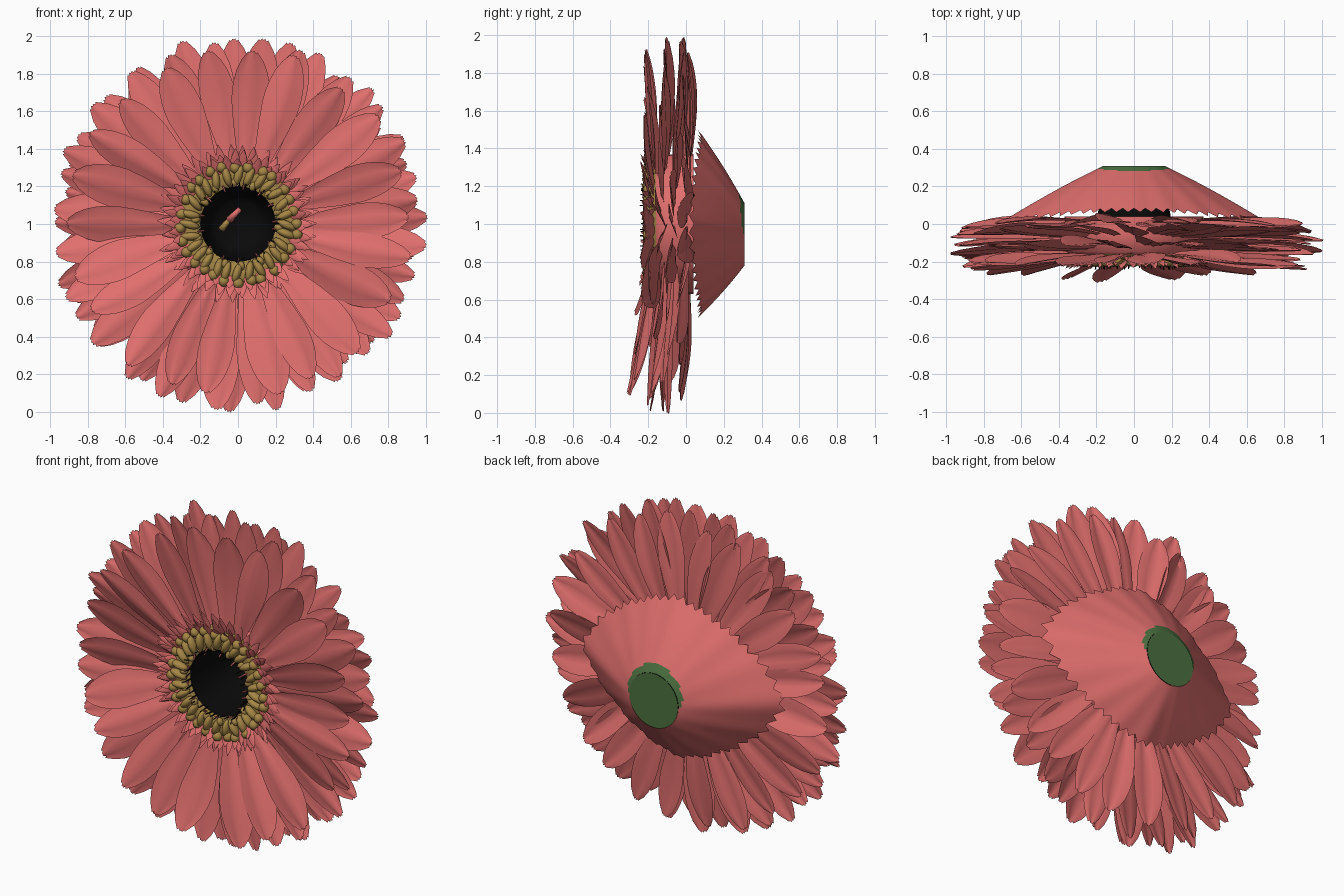
import bpy, bmesh, math, random
from mathutils import Vector, Matrix

if "Cube" in bpy.data.objects:
    bpy.data.objects.remove(bpy.data.objects["Cube"])

random.seed(4)
TAU = math.tau
R = random.uniform


def material(name, rgb):
    m = bpy.data.materials.new(name)
    m.diffuse_color = (*rgb, 1)
    m.use_nodes = True
    m.node_tree.nodes["Principled BSDF"].inputs["Base Color"].default_value = m.diffuse_color
    return m


PINK = material("coral_pink", (0.75, 0.16, 0.155))
OCHRE = material("ochre", (0.38, 0.24, 0.06))
BLACK = material("black", (0.003, 0.003, 0.003))
GREEN = material("green", (0.07, 0.16, 0.05))


def finish(name, bm, mat, smooth=True):
    me = bpy.data.meshes.new(name)
    bm.to_mesh(me)
    bm.free()
    for p in me.polygons:
        p.use_smooth = smooth
    me.materials.append(mat)
    ob = bpy.data.objects.new(name, me)
    bpy.context.collection.objects.link(ob)
    return ob


def polar(a, r, y, side=0.0):
    """Point on the flower: angle, radius, depth, sideways offset."""
    return Vector((r * math.cos(a) - side * math.sin(a), y,
                   1 + r * math.sin(a) + side * math.cos(a)))


def grid(bm, fn, nu, nv, closed=False, to_back=False):
    rows = [[bm.verts.new(fn(i / nu, j / nv)) for j in range(nv + (not closed))]
            for i in range(nu + 1)]
    n = len(rows[0])
    for i in range(nu):
        for j in range(nv):
            k = (j + 1) % n
            f = (rows[i][j], rows[i][k], rows[i + 1][k], rows[i + 1][j])
            bm.faces.new(f if to_back else f[::-1])


def interp(pts, t):
    for (t0, v0), (t1, v1) in zip(pts, pts[1:]):
        if t <= t1:
            return v0 + (v1 - v0) * (t - t0) / (t1 - t0)
    return pts[-1][1]


OUTLINE = [(0, .3), (.2, .52), (.4, .8), (.6, 1), (.72, .98), (.84, .8), (.93, .54), (1, .24)]
POINTED = [(0, .7), (.4, 1), (.7, .7), (1, .08)]


def petal(bm, a, r0, r1, width, y0, y1, cup, roll=0.0, outline=OUTLINE, nu=12, nv=6, teeth=.01):
    bend, arch = R(-.06, .06) * (r1 - r0), R(-.03, .03) * (r1 - r0)

    def fn(u, v):
        s = 2 * v - 1
        w = width * .5 * interp(outline, u)
        r = r0 + (r1 - r0) * u
        if u > .999:                       # notched tip
            r -= teeth * (round(v * nv) % 2) + teeth * abs(s)
        y = y0 + (y1 - y0) * u - arch * math.sin(math.pi * u)
        y += cup * s * s * interp(outline, u) + roll * s * w - .004 * math.cos(s * 6)
        return polar(a, r, y, s * w + bend * u * u)
    grid(bm, fn, nu, nv)


# Large ray petals: count, tip radius, width, root depth, tip depth, droop below, lift above, phase
LAYERS = [("front_petals", 22, .96, .205, -.16, -.21, .085, .0, .1),
          ("second_petals", 24, 1.02, .195, -.12, -.145, .06, .04, .5),
          ("third_petals", 24, 1.03, .18, -.065, -.09, .02, .07, 0),
          ("back_petals", 24, .97, .18, .01, -.03, .0, .035, .5)]
for name, n, tip, width, y0, y1, droop, lift, phase in LAYERS:
    bm = bmesh.new()
    for i in range(n):
        a = TAU * (i + phase + R(-.16, .16)) / n
        s = math.sin(a)
        petal(bm, a, .26, tip + R(-.05, .0), width * R(.88, 1.08), y0,
              y1 - droop * max(0, -s) + lift * max(0, s) + R(-.02, .02), R(0, .03), R(-.35, .35))
    finish(name, bm, PINK)

# Small pointed florets around the eye
bm = bmesh.new()
for n, r0, r1, y0, y1 in [(38, .29, .43, -.17, -.2), (38, .29, .4, -.18, -.22), (34, .28, .365, -.19, -.23)]:
    ph = R(0, 1)
    for i in range(n):
        petal(bm, TAU * (i + ph + R(-.2, .2)) / n, r0, r1 + R(-.02, .015), .055, y0,
              y1 + R(-.01, .01), .012, R(-.3, .3), POINTED, 4, 2, 0)
finish("small_florets", bm, PINK)


# Surfaces of revolution for the eye
def lathe(name, prof, mat, seg=40):
    bm = bmesh.new()
    grid(bm, lambda u, v: polar(v * TAU, *prof[round(u * (len(prof) - 1))]),
         len(prof) - 1, seg, True)
    bmesh.ops.remove_doubles(bm, verts=bm.verts, dist=1e-5)
    return finish(name, bm, mat)


lathe("dark_eye", [(0, .27), (.12, .27), (.16, .2), (.195, .05), (.2, -.175)], BLACK)
lathe("stamen_bed", [(.2, -.175), (.25, -.195), (.31, -.19), (.34, -.16)], OCHRE)
lathe("petal_bed", [(.31, -.17), (.36, -.15), (.37, -.05), (.37, .04)], PINK)


# Lumpy stamens in two rings
def blob(bm, a, r, y, size, tilt=0.0):
    c, s = math.cos(a), math.sin(a)
    rot = Matrix(((c, 0, -s), (0, 1, 0), (s, 0, c))).to_4x4()
    m = (Matrix.Translation(polar(a, r, y)) @ rot @ Matrix.Rotation(tilt, 4, 'Y')
         @ Matrix.Diagonal((*size, 1)))
    bmesh.ops.create_uvsphere(bm, u_segments=8, v_segments=6, radius=1, matrix=m)


bm = bmesh.new()
N = 28
for i in range(N):
    a = TAU * (i + R(-.15, .15)) / N
    blob(bm, a, .26, -.2, (.058, .03, .022), R(-.4, .4))
    blob(bm, a + R(-.06, .06), .31 + R(-.012, .012), -.2, (.03, .028, .028), R(-.5, .5))
    if i % 2:
        blob(bm, a + .1, .222 + R(-.012, .01), -.2, (.026, .02, .018), R(-.5, .5))
finish("stamens", bm, OCHRE)


# Thin dark filaments and pink specks on the inner edge
def spike(bm, p, q, r):
    d = q - p
    m = Matrix.Translation((p + q) / 2) @ d.to_track_quat('Z', 'Y').to_matrix().to_4x4()
    bmesh.ops.create_cone(bm, cap_ends=True, segments=5, radius1=r, radius2=r * .7,
                          depth=d.length, matrix=m)


dark, pink, stub = bmesh.new(), bmesh.new(), bmesh.new()
for i in range(40):
    a = TAU * (i + R(-.3, .3)) / 40
    r = R(.19, .205)
    spike(dark, polar(a, r, -.17), polar(a, r + R(-.02, .03), R(-.245, -.225)), .004)
    if i % 3 == 0:
        spike(pink, polar(a + .05, .215, -.18), polar(a + .05, .185, -.225), .006)
finish("dark_filaments", dark, BLACK)
spike(pink, Vector((-.05, .225, 1.02)), Vector((.01, .2, 1.08)), .02)
finish("pink_filaments", pink, PINK)
spike(stub, Vector((-.09, .24, .97)), Vector((-.05, .225, 1.02)), .02)
finish("ochre_stub", stub, OCHRE)

# Calyx: flared cone with a diamond-like, toothed rim
TEETH = 48


def calyx_point(u, v):
    a = v * TAU
    c, s = math.cos(a), math.sin(a)
    rim = (abs(c / .67) ** 1.5 + abs(s / .48) ** 1.5) ** (-1 / 1.5)
    tooth = round(v * TEETH * 2) % 2
    k = u * (1 + (.05 if tooth else -.04) * (u > .99))
    r = .165 + (rim - .165) * k + .006 * math.cos(a * 16) * u
    y = .31 - (.235 + .045 * abs(c) ** 3) * k + .008 * math.sin(math.pi * u)
    p = polar(a, r, y)
    p.z -= .055 * (1 - u)
    return p


bm = bmesh.new()
grid(bm, calyx_point, 30, TEETH * 2, True, True)
calyx = finish("calyx", bm, PINK)
calyx.data.materials.append(GREEN)
# Green of the stem runs up the top of the cone
for p in calyx.data.polygons:
    x, y, z = p.center
    if (x / .185) ** 2 + ((z - .965) / .19) ** 2 < 1 and z > .95:
        p.material_index = 1

# Cut stem end
bm = bmesh.new()
bm.faces.new([bm.verts.new(calyx_point(0, -i / 32) + Vector((0, .002, 0))) for i in range(32)])
finish("stem_cut", bm, GREEN, False)
